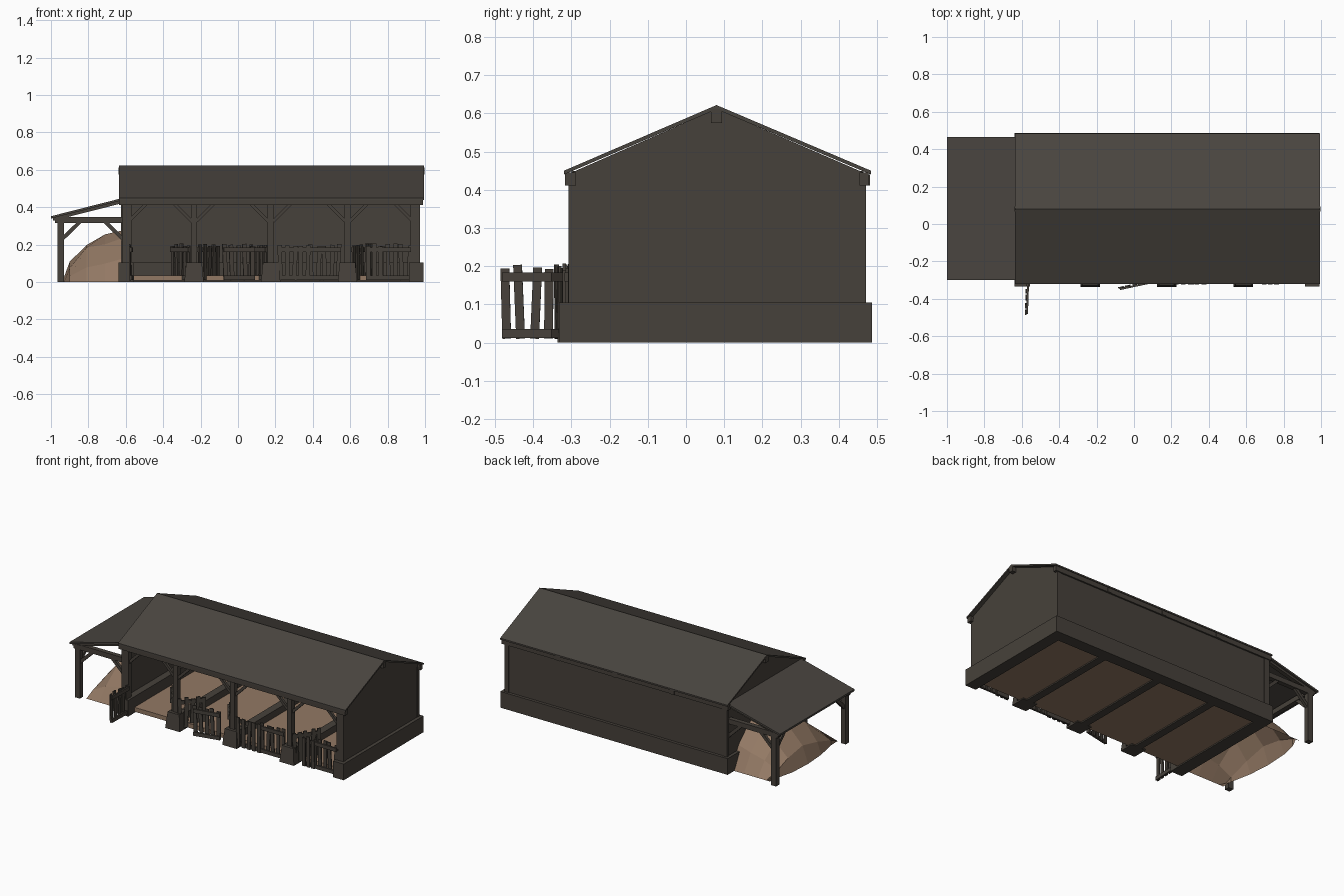
import bpy, bmesh, math, random
from mathutils import Vector, Matrix

if "Cube" in bpy.data.objects:
    bpy.data.objects.remove(bpy.data.objects["Cube"])
random.seed(4)

def mat(name, c):
    m = bpy.data.materials.new(name)
    m.diffuse_color = (*c, 1)
    m.use_nodes = True
    m.node_tree.nodes["Principled BSDF"].inputs["Base Color"].default_value = m.diffuse_color
    return m
WOOD = mat("dark_wood", (0.062, 0.053, 0.043))
ROOF = mat("roof_boards", (0.066, 0.058, 0.049))
HAY = mat("hay", (0.29, 0.19, 0.127))

def finish(name, bm, m):
    bmesh.ops.recalc_face_normals(bm, faces=bm.faces)
    me = bpy.data.meshes.new(name)
    bm.to_mesh(me)
    bm.free()
    me.materials.append(m)
    ob = bpy.data.objects.new(name, me)
    bpy.context.collection.objects.link(ob)
    return ob

def add_box(bm, x0, x1, y0, y1, z0, z1, mtx=Matrix(), top=1.0):
    vs = bmesh.ops.create_cube(bm, size=1)["verts"]
    for v in vs:
        k = top if v.co.z > 0 else 1
        v.co = mtx @ Vector(((x0 + x1) / 2 + v.co.x * (x1 - x0) * k,
                             (y0 + y1) / 2 + v.co.y * (y1 - y0) * k,
                             (z0 + z1) / 2 + v.co.z * (z1 - z0)))

def box(name, x0, x1, y0, y1, z0, z1, m=WOOD, top=1.0):
    bm = bmesh.new()
    add_box(bm, x0, x1, y0, y1, z0, z1, top=top)
    return finish(name, bm, m)

def beam(name, a, b, w, h):
    a, b = Vector(a), Vector(b)
    d = b - a
    mtx = Matrix.Translation((a + b) / 2) @ d.to_track_quat('X', 'Z').to_matrix().to_4x4()
    bm = bmesh.new()
    add_box(bm, -d.length / 2, d.length / 2, -w / 2, w / 2, -h / 2, h / 2, mtx)
    return finish(name, bm, WOOD)

def prism(name, pts, axis, lo, hi, m):
    # extrude a (u, z) profile along x or y
    bm = bmesh.new()
    vs = [bm.verts.new((lo, u, z) if axis == 'x' else (u, lo, z)) for u, z in pts]
    f = bm.faces.new(vs)
    r = bmesh.ops.extrude_face_region(bm, geom=[f])
    off = Vector((hi - lo, 0, 0)) if axis == 'x' else Vector((0, hi - lo, 0))
    bmesh.ops.translate(bm, vec=off, verts=[g for g in r["geom"] if isinstance(g, bmesh.types.BMVert)])
    return finish(name, bm, m)

# Main gable roof
prism("main_roof", [(-.32, .45), (.08, .622), (.485, .45), (.485, .44), (.08, .611), (-.32, .44)],
      'x', -.637, .995, ROOF)
box("ridge_beam", -.638, .997, .066, .094, .575, .612)

# Gable walls and back wall
gable = [(-.30, .05), (.468, .05), (.468, .444), (.08, .612), (-.30, .445)]
prism("left_wall", gable, 'x', -.62, -.60, WOOD)
prism("right_wall", gable, 'x', .95, .97, WOOD)
box("back_wall", -.61, .96, .448, .468, .05, .445)

# Stone plinth
box("left_plinth", -.64, -.555, -.333, .487, 0, .105)
box("right_plinth", .915, .992, -.333, .487, 0, .105)
box("back_plinth", -.60, .95, .41, .487, 0, .105)

# Wall plates
box("front_plate", -.637, .99, -.317, -.288, .412, .446)
box("back_plate", -.637, .99, .455, .478, .412, .446)

# Front posts, footings, tie beams, low stall dividers and braces
XS = [-.595, -.235, .175, .585, .947]
for i, x in enumerate(XS):
    hw = .025 if i in (0, 4) else .016
    box("front_post", x - hw, x + hw, -.308, -.276, .05, .43)
    if 0 < i < 4:
        box("post_footing", x - .052, x + .052, -.337, -.237, 0, .105, top=.8)
        box("tie_beam", x - .016, x + .016, -.30, .482, .412, .44)
        box("stall_divider", x - .025, x + .025, -.27, .43, 0, .08)
    for s in (-1, 1):
        if (i == 0 and s < 0) or (i == 4 and s > 0):
            continue
        beam("post_brace", (x + s * .012, -.292, .325), (x + s * .105, -.292, .418), .016, .017)
box("rear_corner_post_right", .945, .973, .45, .472, .1, .43)
box("front_corner_post_right", .94, .973, -.303, -.288, .1, .43)
box("rear_corner_post_left", -.625, -.59, .45, .472, .1, .43)

# Straw beds in the stalls
for a, b in zip(XS, XS[1:]):
    box("straw_bed", a + .02, b - .02, -.27, .42, .008, .036, HAY)

# Picket gates
def gate(hx, angle, length=.17, n=5):
    bm = bmesh.new()
    m = Matrix.Translation((hx, -.312, 0)) @ Matrix.Rotation(math.radians(angle), 4, 'Z')
    for z in (.012, .16):
        add_box(bm, 0, length, -.004, .006, z, z + .024, m)
    for i in range(n):
        x = .012 + i * (length - .024) / (n - 1)
        tilt = Matrix.Translation((x, 0, .01)) @ Matrix.Rotation(random.uniform(-.05, .05), 4, 'Y')
        add_box(bm, -.0115, .0115, -.011, -.003, 0, random.uniform(.18, .197), m @ tilt)
    finish("picket_gate", bm, WOOD)
for hx, ang in [(-.567, -92), (-.262, 125), (-.215, 50), (.09, 192), (.15, 125),
                (.215, 0), (.55, 180), (.61, 55), (.925, 180)]:
    gate(hx, ang)
gate(.685, 0, .09, 3)

# Side lean-to
prism("lean_to_roof", [(-1, .352), (-.615, .45), (-.615, .438), (-1, .34)], 'y', -.30, .465, ROOF)
for y in (-.275, .44):
    box("lean_to_post", -.966, -.931, y - .017, y + .017, 0, .345)
    box("lean_to_tie", -.978, -.61, y - .015, y + .015, .315, .347)
    beam("lean_to_rafter", (-.99, y, .339), (-.615, y, .434), .026, .022)
    beam("lean_to_brace", (-.945, y, .225), (-.845, y, .322), .018, .02)
    beam("lean_to_brace", (-.61, y, .225), (-.71, y, .322), .018, .02)
    s = 1 if y < 0 else -1
    beam("lean_to_brace", (-.948, y, .225), (-.948, y + s * .1, .322), .018, .02)
box("lean_to_plate", -.963, -.934, -.29, .455, .315, .347)

# Hay heap under the lean-to: coarse grid shaped by two profiles
px = [(-.94, 0), (-.90, .10), (-.81, .20), (-.71, .25), (-.622, .275)]
py = [(-.27, 0), (-.20, .45), (-.06, .85), (.09, 1), (.24, .88), (.35, .5), (.42, 0)]
bm = bmesh.new()
grid = []
for i, (x, h) in enumerate(px):
    row = []
    for j, (y, k) in enumerate(py):
        edge = 0 < i < 4 and 0 < j < 6
        xx = x + (1 - k) * .07 if i == 0 else x
        row.append(bm.verts.new((xx, y, max(0, h * k + (random.uniform(-.015, .015) if edge else 0)))))
    grid.append(row)
for i in range(4):
    for j in range(6):
        bm.faces.new((grid[i][j], grid[i + 1][j], grid[i + 1][j + 1], grid[i][j + 1]))
finish("hay_heap", bm, HAY)
